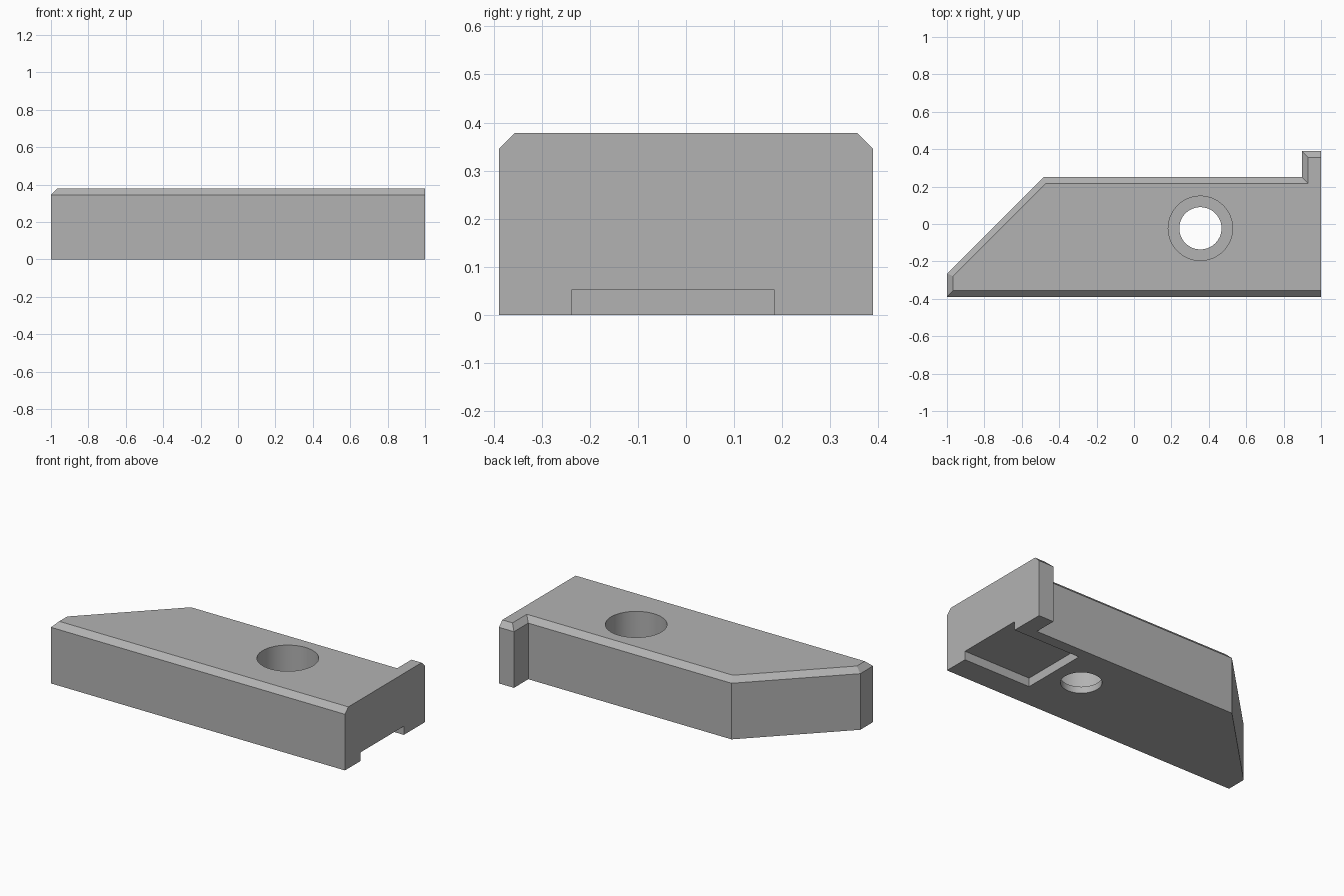
import bpy
import bmesh

cube = bpy.data.objects.get("Cube")
if cube:
    bpy.data.objects.remove(cube, do_unlink=True)

HEIGHT = 0.378
CHAMFER = 0.033
HOLE = (0.355, -0.023)

# Single plain grey
grey = bpy.data.materials.new("grey")
grey.use_nodes = True
colour = (0.45, 0.45, 0.45, 1)
grey.diffuse_color = colour
grey.node_tree.nodes["Principled BSDF"].inputs["Base Color"].default_value = colour


def cut(target, cutter):
    """Subtract the cutter from the target, then remove the cutter."""
    cutter.hide_render = True
    mod = target.modifiers.new("cut", 'BOOLEAN')
    mod.operation = 'DIFFERENCE'
    mod.solver = 'EXACT'
    mod.object = cutter
    bpy.context.view_layer.objects.active = target
    bpy.ops.object.modifier_apply(modifier=mod.name)
    bpy.data.objects.remove(cutter, do_unlink=True)


def cylinder(name, radius, z0, z1):
    bpy.ops.mesh.primitive_cylinder_add(
        vertices=64, radius=radius, depth=z1 - z0,
        location=(*HOLE, (z0 + z1) / 2))
    bpy.context.object.name = name
    return bpy.context.object


# Block outline with slanted end and rear lug, extruded upward
outline = [(-1, -0.389), (1, -0.389), (1, 0.389), (0.898, 0.389),
           (0.898, 0.25), (-0.485, 0.25), (-1, -0.265)]
bm = bmesh.new()
base = bm.faces.new([bm.verts.new((x, y, 0)) for x, y in outline])
top = bmesh.ops.extrude_face_region(bm, geom=[base])["geom"]
bmesh.ops.translate(bm, vec=(0, 0, HEIGHT),
                    verts=[v for v in top if isinstance(v, bmesh.types.BMVert)])
bmesh.ops.recalc_face_normals(bm, faces=bm.faces)

# Chamfer every top edge except the square right end
rim = [e for e in bm.edges
       if all(v.co.z > 0.3 for v in e.verts)
       and not all(v.co.x > 0.99 for v in e.verts)]
bmesh.ops.bevel(bm, geom=rim, offset=CHAMFER, offset_type='OFFSET',
                segments=1, profile=0.5, affect='EDGES')
mesh = bpy.data.meshes.new("clamp_block")
bm.to_mesh(mesh)
bm.free()
block = bpy.data.objects.new("clamp_block", mesh)
bpy.context.collection.objects.link(block)
mesh.materials.append(grey)

# Stepped bolt hole
cut(block, cylinder("bolt_hole", 0.113, -0.1, 0.5))
cut(block, cylinder("counterbore", 0.172, 0.04, 0.5))

# Shallow slot under the right end
bpy.ops.mesh.primitive_cube_add(size=1, location=(0.845, -0.027, -0.0235))
slot = bpy.context.object
slot.name = "slot_cutter"
slot.scale = (0.6, 0.42, 0.153)
bpy.context.view_layer.update()
cut(block, slot)

# Smooth hole walls, crisp edges elsewhere
bpy.ops.object.select_all(action='DESELECT')
block.select_set(True)
bpy.context.view_layer.objects.active = block
bpy.ops.object.shade_smooth_by_angle(angle=0.5)
